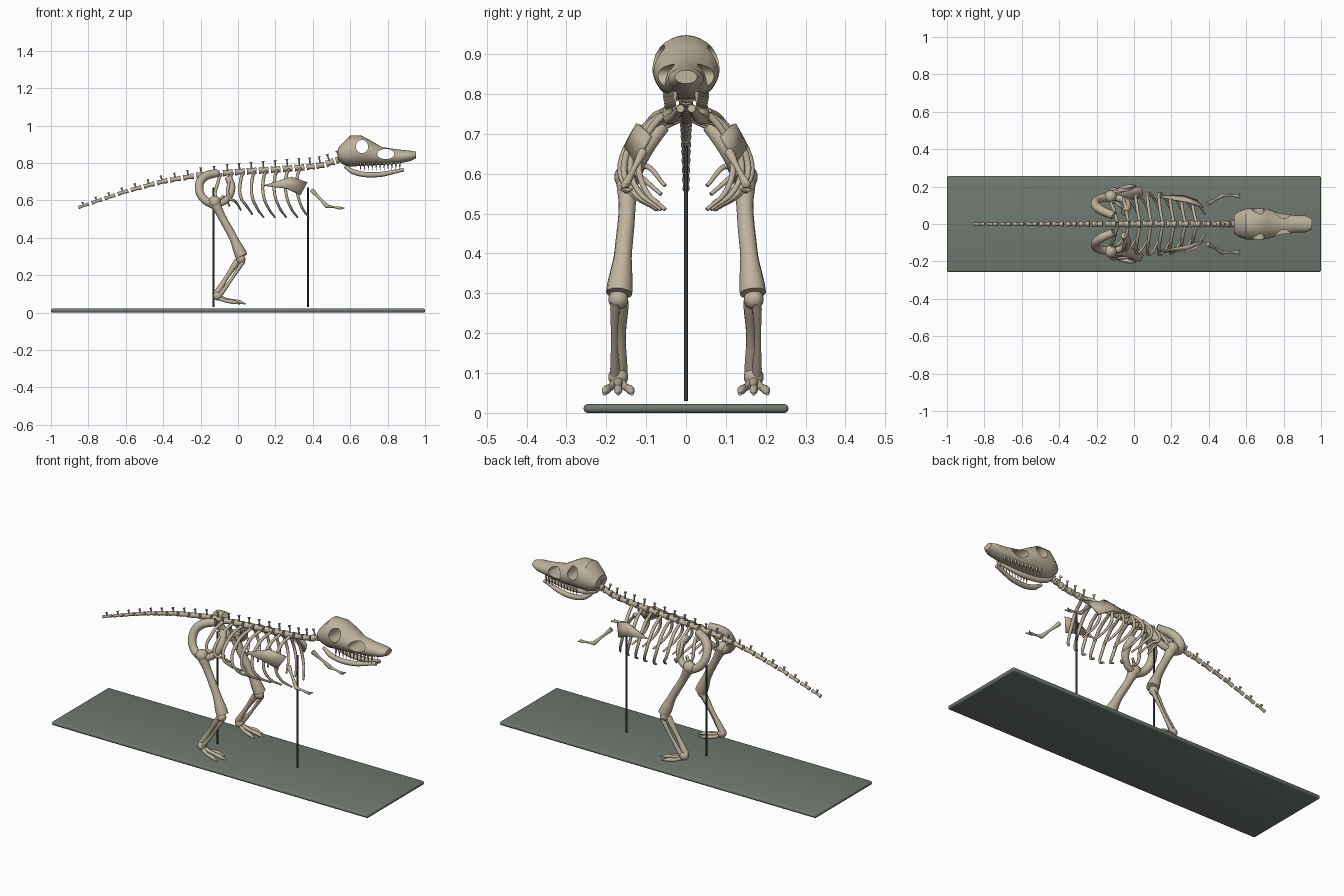
import bpy, bmesh, math
from mathutils import Vector

if "Cube" in bpy.data.objects:
    bpy.data.objects.remove(bpy.data.objects["Cube"])
made = []


def material(name, rgb):
    m = bpy.data.materials.new(name)
    m.use_nodes = True
    m.diffuse_color = (*rgb, 1)
    m.node_tree.nodes["Principled BSDF"].inputs["Base Color"].default_value = (*rgb, 1)
    return m


BONE = material("bone", (0.52, 0.45, 0.34))
STONE = material("stone", (0.16, 0.19, 0.16))
STEEL = material("steel", (0.04, 0.05, 0.055))


def add(name, data, mat=BONE):
    ob = bpy.data.objects.new(name, data)
    bpy.context.collection.objects.link(ob)
    data.materials.append(mat)
    made.append(ob)
    return ob


def from_bmesh(name, bm, mat=BONE):
    bmesh.ops.recalc_face_normals(bm, faces=bm.faces)
    me = bpy.data.meshes.new(name)
    bm.to_mesh(me)
    bm.free()
    return add(name, me, mat)


def baked(ob):
    """Turn an object and its modifiers into plain mesh geometry."""
    me = bpy.data.meshes.new_from_object(ob.evaluated_get(bpy.context.evaluated_depsgraph_get()))
    name, mat = ob.name, ob.data.materials[0]
    made.remove(ob)
    bpy.data.objects.remove(ob)
    me.materials.clear()
    return add(name, me, mat)


def rods(name, paths, mat=BONE):
    """Smooth tapered tubes: each path is (points, radii)."""
    cu = bpy.data.curves.new(name, "CURVE")
    cu.dimensions = "3D"
    cu.bevel_depth, cu.bevel_resolution, cu.resolution_u = 1, 4, 6
    cu.use_fill_caps = True
    for pts, radii in paths:
        sp = cu.splines.new("BEZIER")
        sp.radius_interpolation = "EASE"
        sp.bezier_points.add(len(pts) - 1)
        for bp, p, r in zip(sp.bezier_points, pts, radii):
            bp.co, bp.radius = p, r
            bp.handle_left_type = bp.handle_right_type = "AUTO"
    ob = add(name, cu, mat)
    bpy.context.view_layer.update()
    return baked(ob)


def knob(name, loc, r):
    bm = bmesh.new()
    bmesh.ops.create_uvsphere(bm, u_segments=20, v_segments=12, radius=r)
    bmesh.ops.translate(bm, verts=bm.verts, vec=loc)
    return from_bmesh(name, bm)


# Display base and support posts
bm = bmesh.new()
bmesh.ops.create_cube(bm, size=1)
for v in bm.verts:
    v.co = (v.co.x * 2, v.co.y * 0.514, v.co.z * 0.022 + 0.011)
bmesh.ops.bevel(bm, geom=bm.edges[:], offset=0.01, segments=3, profile=0.5, affect="EDGES")
from_bmesh("display_base", bm, STONE)
for name, x in (("rear_post", -0.13), ("front_post", 0.375)):
    rods(name, [([(x, 0, 0.03), (x, 0, 0.67)], (0.005, 0.005))], STEEL)

# Spine: spool vertebrae with a knobbed spinous process each
SPINE = [(-0.9, 0.545), (-0.84, 0.567), (-0.6, 0.648), (-0.4, 0.702), (-0.2, 0.737),
         (0, 0.752), (0.2, 0.765), (0.38, 0.779), (0.46, 0.79), (0.6, 0.839)]


def spine_z(x):
    for (x0, z0), (x1, z1) in zip(SPINE, SPINE[1:]):
        if x <= x1:
            break
    return z0 + (z1 - z0) * (x - x0) / (x1 - x0)


def vertebrae(name, start, step, count, r0, r1, h0, h1):
    bodies, spines = [], []
    for i in range(count):
        t = i / (count - 1)
        x, r, h = start + step * i, r0 + (r1 - r0) * t, h0 + (h1 - h0) * t
        pts = [Vector((x + k * step, 0, spine_z(x + k * step))) for k in (-0.4, 0, 0.4)]
        bodies.append((pts, (r, r * 0.75, r)))
        up = Vector((-(pts[2].z - pts[0].z), 0, pts[2].x - pts[0].x)).normalized()
        foot = pts[1] + up * r * 0.5
        top = pts[1] + up * (r + h)
        spines.append(([foot, foot.lerp(top, 0.75), top], (0.005, 0.004, 0.008)))
    rods(name + "_vertebrae", bodies)
    rods(name + "_spinous_processes", spines)


vertebrae("tail", -0.825, 0.07, 11, 0.009, 0.017, 0.012, 0.024)
vertebrae("trunk", -0.055, 0.064, 7, 0.018, 0.018, 0.028, 0.034)
vertebrae("neck", 0.388, 0.052, 4, 0.017, 0.019, 0.032, 0.03)

# Skull: oval rings given as x, bottom, top, half width
RINGS = [(0.535, 0.815, 0.88, 0.05), (0.56, 0.793, 0.908, 0.068), (0.6, 0.78, 0.948, 0.083),
         (0.66, 0.785, 0.947, 0.085), (0.71, 0.787, 0.92, 0.08), (0.77, 0.79, 0.885, 0.063),
         (0.86, 0.797, 0.872, 0.046), (0.92, 0.81, 0.866, 0.044), (0.953, 0.826, 0.86, 0.028)]
bm = bmesh.new()
SEG = 28
loops = []
for x, lo, hi, w in RINGS:
    angles = [2 * math.pi * k / SEG for k in range(SEG)]
    loops.append([bm.verts.new((x, w * math.cos(a), (lo + hi) / 2 + (hi - lo) / 2 * math.sin(a)))
                  for a in angles])
for a, b in zip(loops, loops[1:]):
    for k in range(SEG):
        bm.faces.new((a[k], a[k - 1], b[k - 1], b[k]))
bm.faces.new(loops[0])
bm.faces.new(loops[-1])
skull = from_bmesh("skull", bm)

# Eye, cheek and nostril openings
bm = bmesh.new()
for x, z, rx, rz in ((0.663, 0.888, 0.033, 0.035), (0.79, 0.848, 0.046, 0.027), (0.887, 0.844, 0.021, 0.012)):
    new = bmesh.ops.create_cone(bm, cap_ends=True, segments=28, radius1=1, radius2=1, depth=0.4)["verts"]
    for v in new:
        v.co = (x + v.co.x * rx, v.co.z, z + v.co.y * rz)
cutter = from_bmesh("skull_opening_cutter", bm)
cutter.hide_render = True
mod = skull.modifiers.new("openings", "BOOLEAN")
mod.object, mod.solver = cutter, "EXACT"
bpy.context.view_layer.update()
baked(skull)
made.remove(cutter)
bpy.data.objects.remove(cutter)

# Paired parts on both sides of the spine
for side, s in (("front", -1), ("back", 1)):
    def pair(name, *paths):
        rods(f"{side}_{name}", [([(x, s * y, z) for x, y, z in pts], radii) for pts, radii in paths])

    def joint(name, loc, r):
        knob(f"{side}_{name}", (loc[0], s * loc[1], loc[2]), r)

    # Jaw and teeth
    pair("lower_jaw", ([(0.57, 0.042, 0.782), (0.62, 0.045, 0.752), (0.73, 0.038, 0.737), (0.885, 0.014, 0.764)],
                       (0.009, 0.014, 0.014, 0.01)))
    teeth = []
    for i in range(11):
        x = 0.655 + 0.021 * i
        y, z = 0.052 - 0.0025 * i, 0.803 + 0.0005 * i
        teeth.append(([(x, y, z), (x, y, z - 0.045)], (0.006, 0.001)))
    pair("upper_teeth", *teeth)

    # Ribs
    ribs = []
    for i in range(8):
        x, u = -0.09 + 0.0605 * i, i / 7
        w = 0.095 + 0.07 * math.sin(math.pi * (0.1 + 0.8 * u))
        z, low = spine_z(x), 0.51 + 0.06 * max(0, 1 - 2.5 * u)
        ribs.append(([(x, 0.008, z - 0.005), (x - 0.015, w * 0.6, z - 0.04), (x - 0.015, w, z - 0.14),
                      (x + 0.01, w * 0.88, low + 0.05), (x + 0.045, w * 0.45, low)],
                     (0.008, 0.009, 0.008, 0.007, 0.005)))
    pair("ribs", *ribs)

    # Shoulder blade
    bm = bmesh.new()
    blade = [(0.14, 0.145, 0.68), (0.285, 0.12, 0.725), (0.37, 0.09, 0.695), (0.335, 0.125, 0.63), (0.26, 0.15, 0.665)]
    bm.faces.new([bm.verts.new((x, s * y, z)) for x, y, z in blade])
    plate = from_bmesh(side + "_shoulder_blade", bm)
    mod = plate.modifiers.new("thickness", "SOLIDIFY")
    mod.thickness, mod.offset = 0.012, 0

    # Arm and hand
    shoulder, elbow, wrist = (0.395, 0.108, 0.655), (0.475, 0.153, 0.57), (0.55, 0.15, 0.558)
    pair("upper_arm", ([shoulder, [(a + b) / 2 for a, b in zip(shoulder, elbow)], elbow], (0.012, 0.007, 0.011)))
    pair("forearm", ([elbow, [(a + b) / 2 for a, b in zip(elbow, wrist)], wrist], (0.009, 0.005, 0.008)))
    joint("elbow", elbow, 0.011)
    pair("fingers", *[([wrist, (0.568, 0.15 + d, 0.56)], (0.006, 0.003)) for d in (-0.014, 0.014)])

    # Hip bones
    pair("ilium", ([(-0.11, 0.045, 0.748), (-0.185, 0.08, 0.722), (-0.208, 0.11, 0.67),
                    (-0.185, 0.135, 0.61), (-0.13, 0.145, 0.575)], (0.022, 0.024, 0.023, 0.022, 0.022)))
    pair("pubis", ([(-0.05, 0.06, 0.72), (-0.035, 0.1, 0.665), (-0.06, 0.13, 0.605), (-0.12, 0.145, 0.575)],
                   (0.02, 0.021, 0.018, 0.018)))

    # Leg
    joint("hip_joint", (-0.125, 0.147, 0.592), 0.033)
    pair("thigh_bone", ([(-0.125, 0.147, 0.59), (-0.085, 0.148, 0.51), (-0.03, 0.157, 0.41), (0.02, 0.168, 0.3)],
                        (0.028, 0.021, 0.022, 0.033)))
    joint("knee", (0.015, 0.17, 0.285), 0.025)
    pair("shin_bones",
         ([(0.0, 0.162, 0.28), (-0.06, 0.163, 0.19), (-0.115, 0.165, 0.1)], (0.018, 0.012, 0.018)),
         ([(0.028, 0.178, 0.275), (-0.03, 0.18, 0.185), (-0.095, 0.178, 0.095)], (0.012, 0.008, 0.012)))
    joint("ankle", (-0.108, 0.17, 0.09), 0.025)
    toes = []
    for d, reach in ((-0.035, 0.01), (0, 0.04), (0.035, 0.01)):
        toes.append(([(-0.11, 0.17, 0.083), (reach - 0.085, 0.17 + d * 0.5, 0.066),
                      (reach - 0.04, 0.17 + d * 0.85, 0.058), (reach, 0.17 + d, 0.047)],
                     (0.013, 0.009, 0.011, 0.004)))
    pair("toes", *toes)

# Smooth shading with crisp edges
bpy.ops.object.select_all(action="DESELECT")
for ob in made:
    ob.select_set(True)
bpy.context.view_layer.objects.active = made[0]
bpy.ops.object.shade_smooth_by_angle(angle=math.radians(35))
